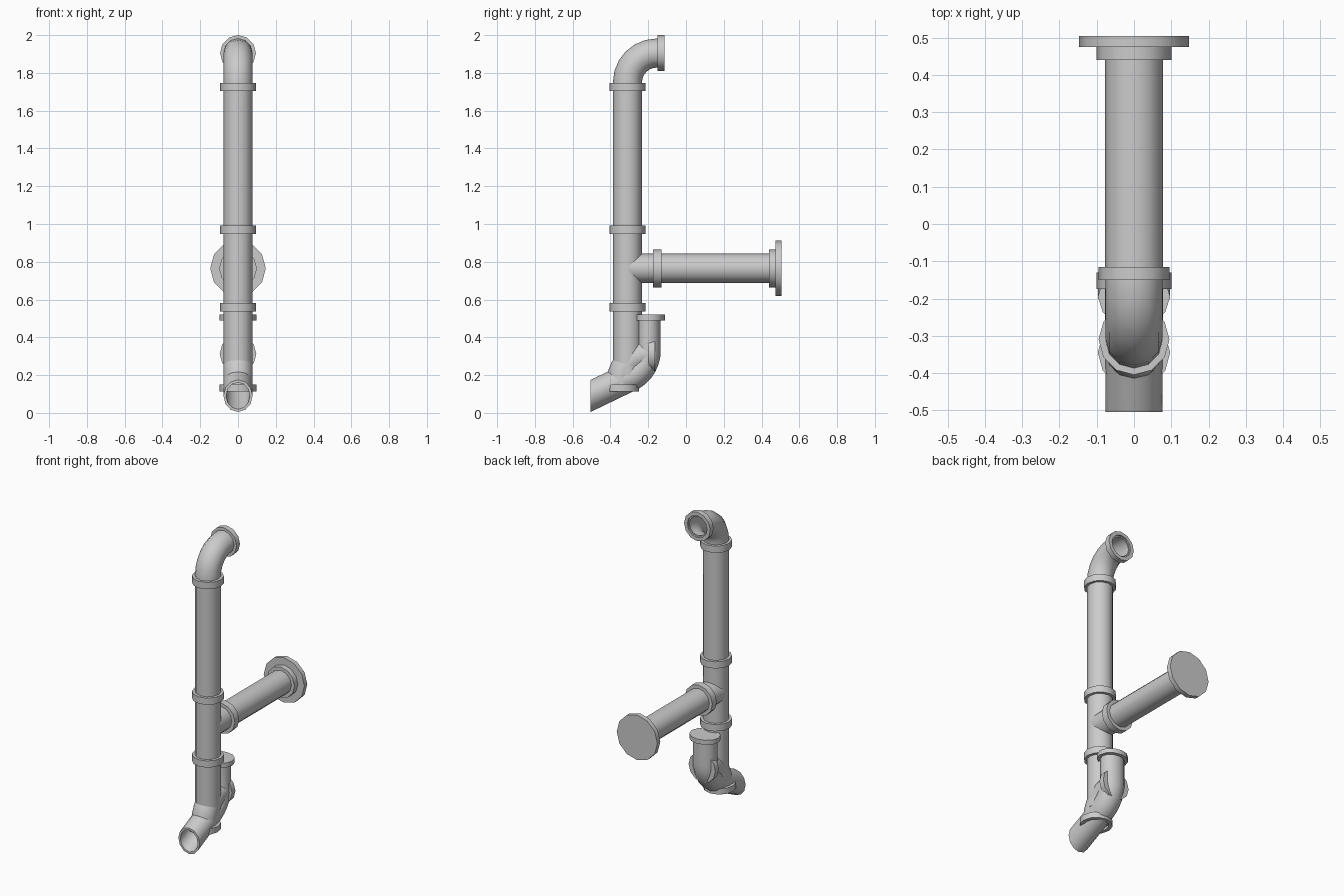
import bpy, bmesh, math

if "Cube" in bpy.data.objects:
    bpy.data.objects.remove(bpy.data.objects["Cube"])

SIDES = 12
RAD = math.radians


def sweep(name, sections, wall=0.0):
    """Skin rings lying in the y-z plane: (y, z, heading in degrees, x radius, in-plane radius).
    With a wall thickness the part is an open tube, otherwise it is capped."""
    bm = bmesh.new()

    def rings(inset):
        out = []
        for y, z, head, rx, rp in sections:
            a = RAD(head + 90)
            ring = []
            for i in range(SIDES):
                t = 2 * math.pi * i / SIDES
                d = (rp - inset) * math.sin(t)
                ring.append(bm.verts.new(((rx - inset) * math.cos(t),
                                          y + d * math.cos(a), z + d * math.sin(a))))
            out.append(ring)
        return out

    loops = rings(0)
    if wall:
        loops += rings(wall)[::-1]
        loops.append(loops[0])
    else:
        bm.faces.new(loops[0])
        bm.faces.new(loops[-1])
    for a, b in zip(loops, loops[1:]):
        for i in range(SIDES):
            j = (i + 1) % SIDES
            bm.faces.new((a[i], a[j], b[j], b[i]))
    bmesh.ops.recalc_face_normals(bm, faces=bm.faces)
    me = bpy.data.meshes.new(name)
    bm.to_mesh(me)
    bm.free()
    ob = bpy.data.objects.new(name, me)
    bpy.context.collection.objects.link(ob)
    bpy.ops.object.select_all(action='DESELECT')
    ob.select_set(True)
    bpy.context.view_layer.objects.active = ob
    bpy.ops.object.shade_smooth_by_angle(angle=RAD(40))
    return ob


def upright(name, y, z0, z1, r, wall=0.0, ry=None):
    return sweep(name, [(y, z, 90, r, ry or r) for z in (z0, z1)], wall)


def level(name, z, y0, y1, r, wall=0.0):
    return sweep(name, [(y, z, 0, r, r) for y in (y0, y1)], wall)


def elbow(name, y, z, bend, r, lead):
    """Quarter bend from straight up to +y, with short straight ends."""
    pts = [(y, z, 90, r, r)]
    for k in range(7):
        a = RAD(15 * k)
        pts.append((y + bend * (1 - math.cos(a)), z + lead + bend * math.sin(a),
                    90 - 15 * k, r, r))
    pts.append((y + bend + lead, z + lead + bend, 0, r, r))
    return sweep(name, pts, 0.014)


# Main upright pipe with its collars
upright("main_pipe", -0.31, 0.2, 1.73, 0.077)
for n, z in (("lower", 0.56), ("middle", 0.97), ("upper", 1.725)):
    upright(n + "_collar", -0.31, z - 0.022, z + 0.022, 0.095)

# Top elbow with open collar
elbow("top_elbow", -0.31, 1.72, 0.155, 0.077, 0.03)
level("top_outlet_collar", 1.905, -0.15, -0.115, 0.095, 0.024)

# Side branch with flange
level("branch_pipe", 0.765, -0.31, 0.48, 0.078)
level("branch_collar", 0.765, -0.175, -0.13, 0.1)
level("flange_collar", 0.765, 0.44, 0.477, 0.1)
level("flange", 0.765, 0.475, 0.505, 0.147)

# Lower elbow and its two collars, mostly buried in the drain
elbow("lower_elbow", -0.345, 0.13, 0.15, 0.077, 0.03)
upright("drain_collar", -0.345, 0.113, 0.15, 0.097, 0.024)
level("trap_collar", 0.313, -0.2, -0.165, 0.097, 0.024)

# Drain: vertical-cut slanted mouth, bending up into a capped stub
slope, bend = 27, 0.163
path = [(-0.505, 0.09, 0, 0.077, 0.085)]
for k in range(7):
    f = k / 6
    h = slope + (90 - slope) * f
    path.append((-0.197 - bend * (1 - math.sin(RAD(h))), 0.34 - bend * math.cos(RAD(h)),
                 h, 0.077, 0.076 - 0.013 * f))
path.append((-0.197, 0.5, 90, 0.077, 0.063))
sweep("drain_pipe", path, 0.014)
upright("stub_cap", -0.195, 0.49, 0.52, 0.097, ry=0.083)
